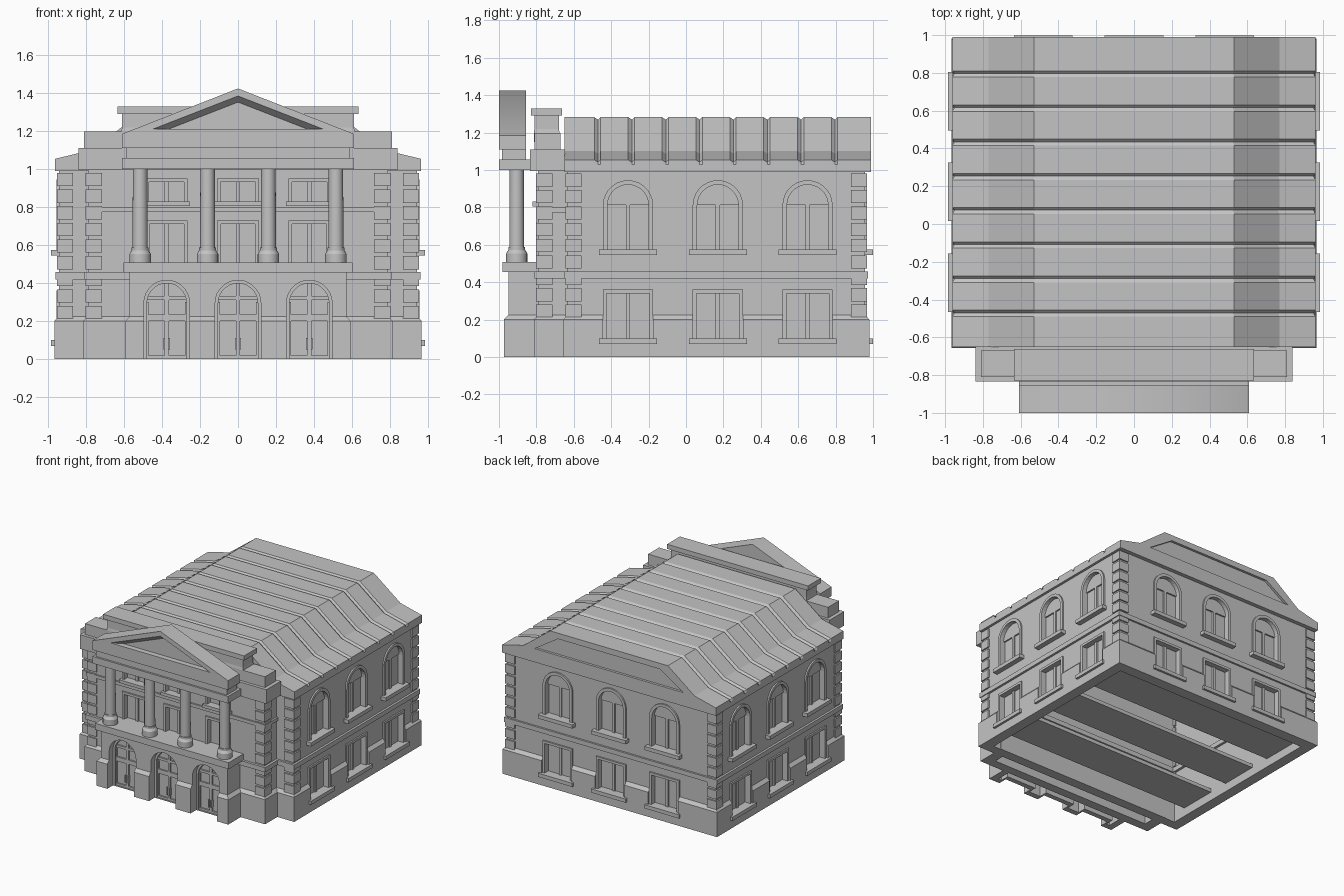
import bpy, bmesh, math
from mathutils import Matrix, Vector

if "Cube" in bpy.data.objects:
    bpy.data.objects.remove(bpy.data.objects["Cube"])

stone = bpy.data.materials.new("grey_stone")
stone.use_nodes = True
GREY = (0.55, 0.55, 0.55, 1)
stone.diffuse_color = GREY
stone.node_tree.nodes["Principled BSDF"].inputs["Base Color"].default_value = GREY


def finish(name, bm, smooth=0):
    bmesh.ops.recalc_face_normals(bm, faces=bm.faces)
    mesh = bpy.data.meshes.new(name)
    bm.to_mesh(mesh)
    bm.free()
    mesh.materials.append(stone)
    ob = bpy.data.objects.new(name, mesh)
    bpy.context.collection.objects.link(ob)
    if smooth:
        bpy.ops.object.select_all(action='DESELECT')
        ob.select_set(True)
        bpy.context.view_layer.objects.active = ob
        bpy.ops.object.shade_smooth_by_angle(angle=math.radians(smooth))
    return ob


def loft(bm, rings, caps=True):
    """Skin a list of equal-length point loops."""
    rows = [[bm.verts.new(p) for p in r] for r in rings]
    n = len(rows[0])
    for a, b in zip(rows, rows[1:]):
        for i in range(n):
            j = (i + 1) % n
            bm.faces.new((a[i], a[j], b[j], b[i]))
    if caps:
        bm.faces.new(rows[0][::-1])
        bm.faces.new(rows[-1])
    else:
        for i in range(n):
            j = (i + 1) % n
            bm.faces.new((rows[-1][i], rows[-1][j], rows[0][j], rows[0][i]))


def rect(x0, x1, y0, y1, z):
    return [(x0, y0, z), (x1, y0, z), (x1, y1, z), (x0, y1, z)]


def box(bm, x0, x1, y0, y1, z0, z1):
    loft(bm, [rect(x0, x1, y0, y1, z) for z in (z0, z1)])


def stack(bm, hx, y0, y1, steps):
    """Centred block; each step is (height, outward growth)."""
    loft(bm, [rect(-hx - g, hx + g, y0 - g, y1 + g, z) for z, g in steps])


def on_wall(side, pts, d):
    """Outline (u, z) at distance d on a wall: 0 front, 1 +x, 2 back, 3 -x."""
    m = Matrix.Rotation(side * math.pi / 2, 3, 'Z')
    return [m @ Vector((u, -d, z)) for u, z in pts]


def plate(bm, side, pts, d0, d1, pts2=None):
    loft(bm, [on_wall(side, pts, d0), on_wall(side, pts2 or pts, d1)])


def bar(bm, side, u0, u1, z0, z1, d0, d1):
    plate(bm, side, [(u0, z0), (u1, z0), (u1, z1), (u0, z1)], d0, d1)


def outline(u, w, z0, z1, arched):
    pts = [(u - w, z0), (u + w, z0)]
    if arched:
        arc = [math.pi * k / 14 for k in range(15)]
        return pts + [(u + w * math.cos(a), z1 - w + w * math.sin(a)) for a in arc]
    return pts + [(u + w, z1), (u - w, z1)]


def carve(ob, cutter):
    """Apply a boolean difference and drop the cutter."""
    mod = ob.modifiers.new("openings", 'BOOLEAN')
    mod.object, mod.operation, mod.solver = cutter, 'DIFFERENCE', 'EXACT'
    bpy.context.view_layer.update()
    ev = ob.evaluated_get(bpy.context.evaluated_depsgraph_get())
    mesh = bpy.data.meshes.new_from_object(ev)
    ob.modifiers.clear()
    ob.data = mesh
    bpy.data.objects.remove(cutter)


frames, sills, doors = bmesh.new(), bmesh.new(), bmesh.new()
main_cut, front_cut, porch_cut = bmesh.new(), bmesh.new(), bmesh.new()


def opening(cut, bm, side, u, w, z0, z1, wall, arched=False, depth=0.035, rim=0.012, t=0.024, sunk=0):
    """Niche, surround and central mullion; returns the sash depth range."""
    outer = outline(u, w, z0, z1, arched)
    plate(cut, side, outline(u, w, z0 - sunk, z1, arched), wall - depth, wall + 0.1)
    inner = outline(u, w - t, z0 + 0.004, z1 - t, arched)
    back, face = wall - depth - 0.004, wall + rim
    loft(bm, [on_wall(side, outer, back), on_wall(side, outer, face),
              on_wall(side, inner, face), on_wall(side, inner, back)], caps=False)
    sash = (back, back + 0.016)
    bar(bm, side, u - 0.011, u + 0.011, z0, z1 - t / 2, *sash)
    return sash


def sill(side, u, w, z0, z1, wall, inner):
    bar(sills, side, u - w, u + w, z0, z1, inner, wall + 0.042)


# Side and back windows: rectangular below, arched above; lower side sills run through
SIDE_U, BACK_U = (-0.31, 0.17, 0.65), (-0.48, 0, 0.48)
for side, wall, centres in ((1, 0.942, SIDE_U), (2, 0.957, BACK_U), (3, 0.942, [-u for u in SIDE_U])):
    for u in centres:
        opening(main_cut, frames, side, u, 0.134, 0.09, 0.36, wall, t=0.02)
        sill(side, u, 0.155, 0.07, 0.1, wall, 0.85 if side == 2 else 0)
        sash = opening(main_cut, frames, side, u, 0.134, 0.565, 0.945, wall, arched=True)
        plate(frames, side, outline(u, 0.112, 0.815, 0.925, True)[2:], *sash)
        sill(side, u, 0.155, 0.545, 0.575, wall, wall - 0.04)

# Front windows behind the columns, and arched doors below
for u in (-0.375, 0, 0.375):
    opening(front_cut, frames, 0, u, 0.11, 0.5, 0.73, 0.79, t=0.02)
    opening(front_cut, frames, 0, u, 0.11, 0.82, 0.95, 0.79, t=0.018)
    sill(0, u, 0.122, 0.805, 0.83, 0.78, 0.74)
    sash = opening(porch_cut, doors, 0, u, 0.12, 0, 0.415, 0.95, arched=True,
                   depth=0.075, rim=-0.05, t=0.016, sunk=0.05)
    for s in (-1, 1):
        bar(doors, 0, u + s * 0.096, u + s * 0.108, 0, 0.3, *sash)
        bar(doors, 0, u + s * 0.008, u + s * 0.016, 0.05, 0.11, sash[0], sash[1] + 0.012)
    for z0, z1 in ((0, 0.02), (0.2, 0.235), (0.312, 0.332)):
        bar(doors, 0, u - 0.108, u + 0.108, z0, z1, *sash)
finish("window_frames", frames)
finish("window_sills", sills)
finish("doors", doors)

# Main walls with a sloped plinth, hollow and open below
PLINTH = ((0, 0.024), (0.2, 0.024), (0.225, 0), (1.0, 0))
bm = bmesh.new()
stack(bm, 0.942, -0.633, 0.957, PLINTH)
box(main_cut, -0.88, 0.88, -0.58, 0.89, -0.1, 0.9)
carve(finish("main_walls", bm), finish("main_cutter", main_cut))

bm = bmesh.new()
stack(bm, 0.79, -0.79, -0.6, PLINTH)
box(front_cut, -0.73, 0.73, -0.74, -0.65, -0.1, 0.9)
carve(finish("front_block", bm), finish("front_cutter", front_cut))

# Porch, hollow behind the doors and inside the piers
bm = bmesh.new()
stack(bm, 0.57, -0.95, -0.77, ((0, 0.024), (0.2, 0.024), (0.225, 0), (0.46, 0)))
plan = [(-0.54, -0.93)]
for u in (-0.375, 0, 0.375):
    plan += [(u - 0.135, -0.93), (u - 0.135, -0.86), (u + 0.135, -0.86), (u + 0.135, -0.93)]
plan += [(0.54, -0.93), (0.54, -0.8), (-0.54, -0.8)]
loft(porch_cut, [[(x, y, z) for x, y in plan] for z in (-0.1, 0.43)])
carve(finish("porch_base", bm), finish("porch_cutter", porch_cut))

# String courses
bm = bmesh.new()
for hx, y0, y1, z0, z1 in ((0.96, -0.65, 0.972, 0.42, 0.458), (0.81, -0.81, -0.62, 0.42, 0.458),
                           (0.805, -0.803, -0.62, 0.773, 0.8)):
    loft(bm, [rect(-hx, hx, y0, y1, z0), rect(-hx, hx, y0, y1, z1),
              rect(-hx + 0.1, hx - 0.1, y0 + 0.08, y1 - 0.08, z1),
              rect(-hx + 0.1, hx - 0.1, y0 + 0.08, y1 - 0.08, z0)], caps=False)
finish("string_courses", bm)

# Corner quoins: equal courses split by narrow joints
bm = bmesh.new()
for cx, cy in ((0.942, 0.957), (0.942, -0.633), (0.79, -0.79)):
    for s in (-1, 1):
        for k in range(9):
            z = 0.21 + k * 0.0875
            xs = sorted((s * (cx + 0.011), s * (cx - 0.075)))
            sy = 1 if cy > 0 else -1
            ys = sorted((cy + sy * 0.011, cy - sy * 0.075))
            box(bm, *xs, *ys, z, z + 0.07)
finish("quoins", bm)


# Roof: mansard section with a shallow groove at every seam
def roof_ring(y, g):
    half = [(0.962, 0.99), (0.962, 1.03), (0.962 - g, 1.054 - g),
            (0.77 - g / 2, 1.1 - g), (0.53 - g / 2, 1.282 - g)]
    pts = half + [(-x, z) for x, z in reversed(half)]
    return [(x, y, z) for x, z in pts]


rings = [roof_ring(-0.65, 0)]
for k in range(8):
    y = -0.47 + k * 0.181
    rings += [roof_ring(y - 0.02, 0), roof_ring(y, 0.013), roof_ring(y + 0.014, 0)]
rings.append(roof_ring(0.99, 0))
bm = bmesh.new()
loft(bm, rings)
cut = bmesh.new()
plate(cut, 2, [(-0.67, 1.1), (0.67, 1.1), (0.46, 1.235), (-0.46, 1.235)], 0.97, 1.05)
carve(finish("roof", bm), finish("roof_cutter", cut))

# Front cornice, parapet and attic
bm = bmesh.new()
stack(bm, 0.84, -0.835, -0.648, ((0.995, 0), (1.11, 0)))
stack(bm, 0.81, -0.81, -0.67, ((1.11, 0), (1.198, 0)))
stack(bm, 0.61, -0.81, -0.68, ((1.15, 0.004), (1.198, 0.004), (1.22, 0), (1.29, 0)))
stack(bm, 0.635, -0.828, -0.663, ((1.29, 0), (1.328, 0)))
finish("cornice_and_attic", bm)

# Balcony slab and entablature
bm = bmesh.new()
stack(bm, 0.602, -0.98, -0.78, ((0.455, 0), (0.508, 0)))
finish("balcony_slab", bm)
bm = bmesh.new()
stack(bm, 0.61, -1.0, -0.835, ((1.0, 0), (1.057, 0)))
stack(bm, 0.59, -0.985, -0.855, ((1.057, 0), (1.12, 0)))
finish("entablature", bm)

# Pediment: deep bevelled recess in front, shallow panel behind
bm, cut = bmesh.new(), bmesh.new()
plate(bm, 0, [(-0.61, 1.11), (0.61, 1.11), (0.61, 1.185), (0, 1.424), (-0.61, 1.185)], 0.855, 1.0)
wide = [(-0.45, 1.21), (0.45, 1.21), (0, 1.385)]
slim = [(-0.36, 1.212), (0.36, 1.212), (0, 1.352)]
plate(cut, 0, slim, 0.96, 1.0005, wide)
plate(cut, 0, wide, 0.85, 0.86)
carve(finish("pediment", bm, smooth=48), finish("pediment_cutter", cut))

# Columns turned from a profile
PROFILE = ((0.057, 0.505), (0.057, 0.553), (0.045, 0.572), (0.045, 0.588), (0.04, 0.588), (0.038, 1.0))
bm = bmesh.new()
for x in (-0.515, -0.16, 0.16, 0.515):
    loft(bm, [[(x + r * math.cos(a), -0.905 + r * math.sin(a), z)
               for a in (math.tau * k / 20 for k in range(20))] for r, z in PROFILE])
finish("columns", bm, smooth=30)
